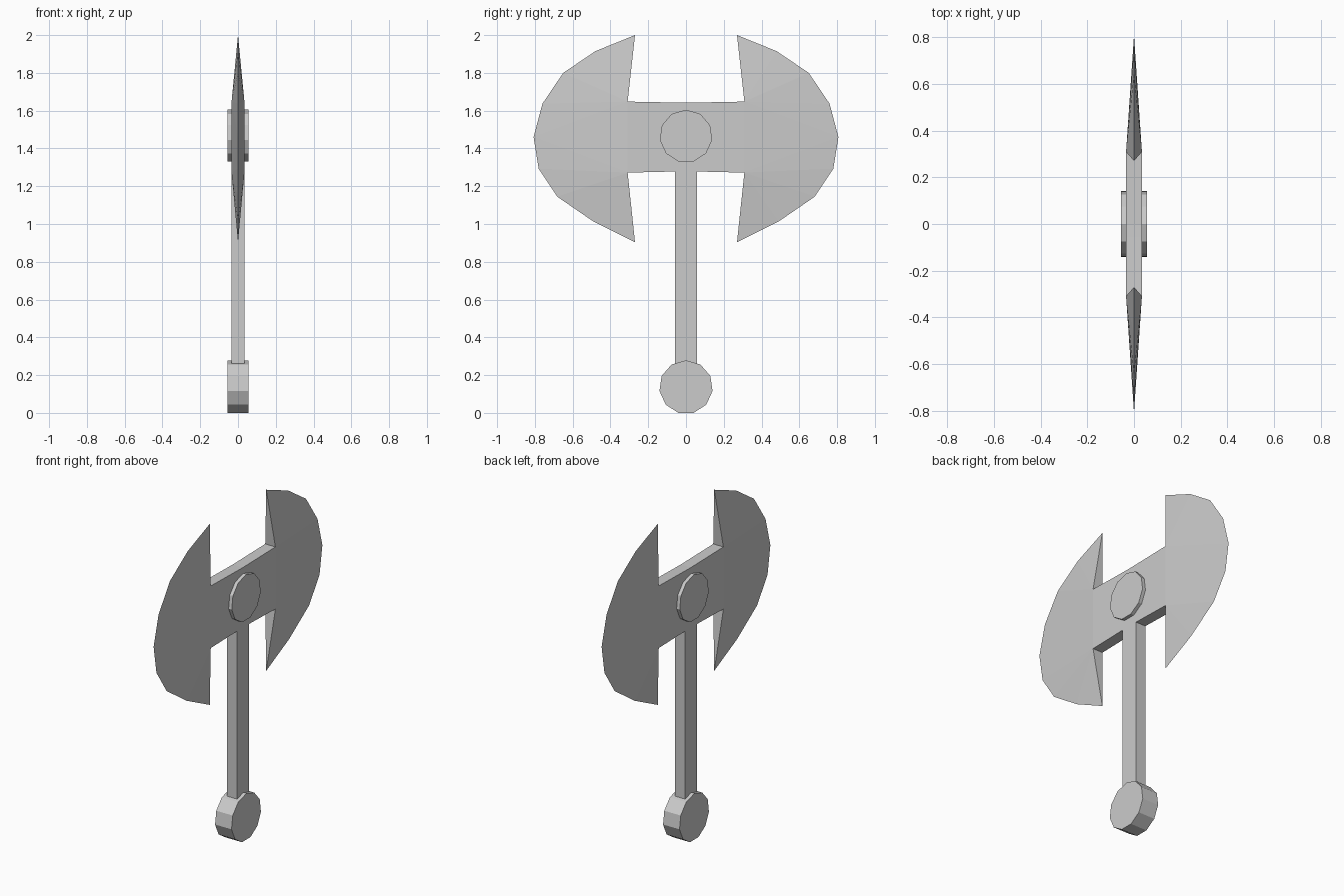
import bpy, bmesh, math
from mathutils import Matrix

if "Cube" in bpy.data.objects:
    bpy.data.objects.remove(bpy.data.objects["Cube"])

T = 0.034  # half thickness of head and handle


def to_object(name, bm):
    bmesh.ops.remove_doubles(bm, verts=bm.verts, dist=1e-5)
    bmesh.ops.recalc_face_normals(bm, faces=bm.faces)
    me = bpy.data.meshes.new(name)
    bm.to_mesh(me)
    bm.free()
    ob = bpy.data.objects.new(name, me)
    bpy.context.collection.objects.link(ob)
    return ob


def disc(name, z, radius, half):
    # 11-sided disc facing x with one corner pointing up
    bm = bmesh.new()
    ring = [bm.verts.new((-half, radius * math.sin(math.tau * k / 11),
                          z + radius * math.cos(math.tau * k / 11))) for k in range(11)]
    cap = bm.faces.new(ring)
    out = bmesh.ops.extrude_face_region(bm, geom=[cap], use_keep_orig=True)
    moved = [v for v in out["geom"] if isinstance(v, bmesh.types.BMVert)]
    bmesh.ops.translate(bm, verts=moved, vec=(2 * half, 0, 0))
    return to_object(name, bm)


# Double blade head: (y, z) rim from upper to lower tip, all on the sharp x = 0 edge
rim = [(0.27, 2.0), (0.48, 1.915), (0.65, 1.80), (0.76, 1.637), (0.807, 1.46),
       (0.78, 1.293), (0.682, 1.145), (0.49, 1.013), (0.27, 0.904)]
up, low = (0.309, 1.648), (0.309, 1.272)
columns = [(-0.309, 1.648, 1.272), (-0.057, 1.643, 1.278), (0, 1.642, 1.278),
           (0.057, 1.643, 1.278), (0.309, 1.648, 1.272)]

bm = bmesh.new()


def face(*pts):
    bm.faces.new([bm.verts.new(p) for p in pts])


for s in (-1, 1):
    edge = [(0, s * y, z) for y, z in rim]
    # tapered cheeks fan out from the thick inner corners
    for x in (-T, T):
        a, b = (x, s * up[0], up[1]), (x, s * low[0], low[1])
        for i in range(4):
            face(a, edge[i], edge[i + 1])
            face(b, edge[i + 4], edge[i + 5])
        face(a, edge[4], b)
    # inner notch faces
    for tip, (y, z) in ((edge[0], up), (edge[8], low)):
        face(tip, (-T, s * y, z), (T, s * y, z))

# central bar joining both blades
for (y0, t0, b0), (y1, t1, b1) in zip(columns, columns[1:]):
    for x in (-T, T):
        face((x, y0, t0), (x, y1, t1), (x, y1, b1), (x, y0, b0))
    for z0, z1 in ((t0, t1), (b0, b1)):
        face((-T, y0, z0), (-T, y1, z1), (T, y1, z1), (T, y0, z0))
to_object("axe_head", bm)

# Handle
bm = bmesh.new()
bmesh.ops.create_cube(bm, size=1, matrix=Matrix.Translation((0, 0, 0.764))
                      @ Matrix.Diagonal((2 * T, 0.114, 1.028, 1)))
to_object("handle", bm)

# Round boss through the head and pommel at the foot
disc("head_boss", 1.465, 0.14, 0.055)
disc("pommel", 0.1363, 0.142, 0.055)
